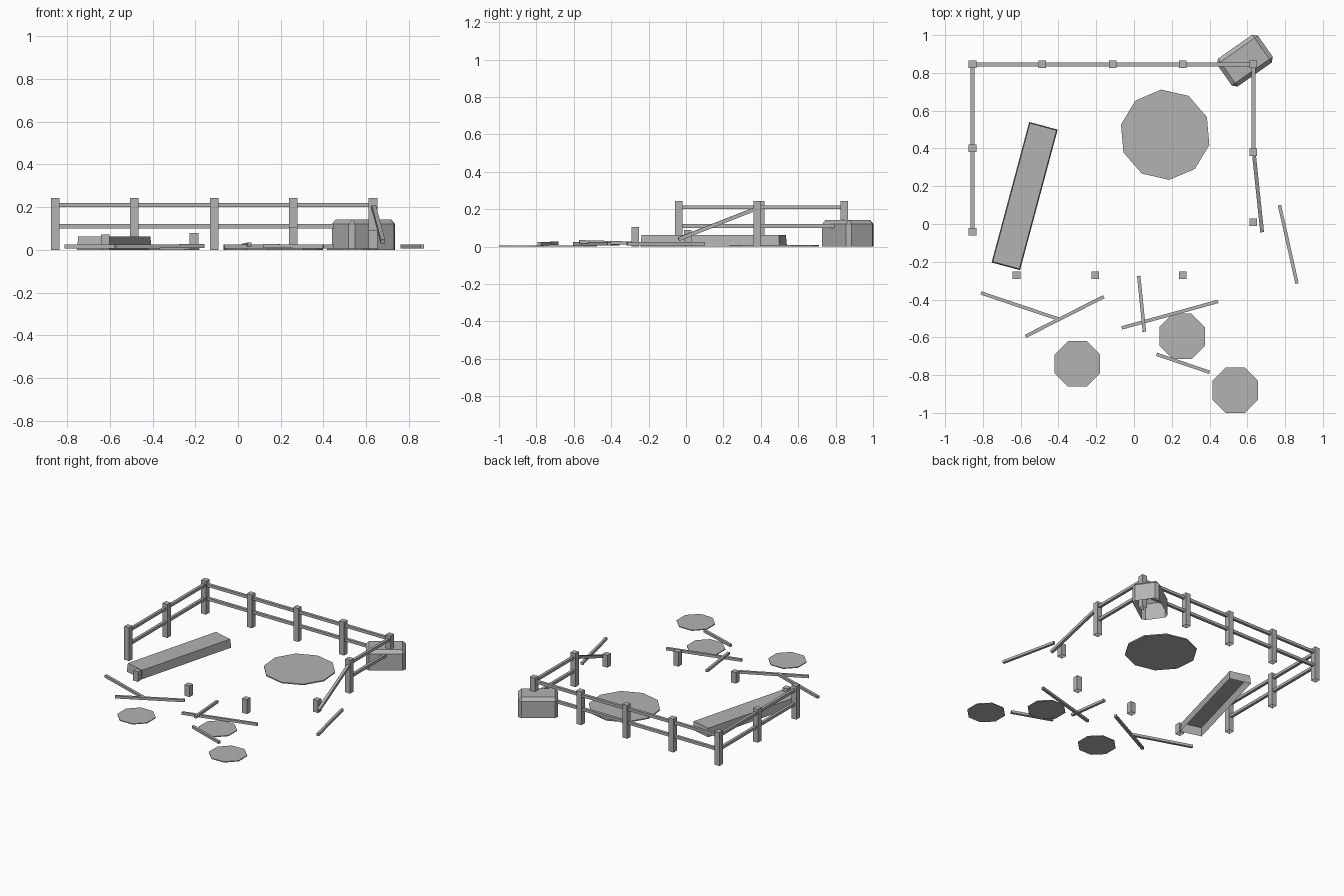
import bpy, bmesh, math
from mathutils import Vector, Matrix

if "Cube" in bpy.data.objects:
    bpy.data.objects.remove(bpy.data.objects["Cube"])

grey = bpy.data.materials.new("plain grey")
grey.diffuse_color = (0.45, 0.45, 0.45, 1)
grey.use_nodes = True
grey.node_tree.nodes["Principled BSDF"].inputs["Base Color"].default_value = grey.diffuse_color


def finish(name, bm, matrix=None):
    bmesh.ops.recalc_face_normals(bm, faces=bm.faces)
    me = bpy.data.meshes.new(name)
    bm.to_mesh(me)
    bm.free()
    me.materials.append(grey)
    ob = bpy.data.objects.new(name, me)
    bpy.context.collection.objects.link(ob)
    if matrix:
        ob.matrix_world = matrix
    return ob


def open_box(name, x, y, w, d, h, angle=0, bevel=0, taper=1.0):
    """Box standing on the ground with no underside."""
    bm = bmesh.new()
    bmesh.ops.create_cube(bm, size=1)
    for v in bm.verts:
        s = taper if v.co.z > 0 else 1
        inset = 1 - s
        v.co = Vector((v.co.x * (w - inset), v.co.y * (d - inset), (v.co.z + 0.5) * h))
    if bevel:
        edges = [e for e in bm.edges if max(v.co.z for v in e.verts) > h / 2]
        bmesh.ops.bevel(bm, geom=edges, offset=bevel, segments=1, affect='EDGES')
    low = [f for f in bm.faces if all(v.co.z < 1e-4 for v in f.verts)]
    bmesh.ops.delete(bm, geom=low, context='FACES')
    m = Matrix.Translation((x, y, 0)) @ Matrix.Rotation(math.radians(angle), 4, 'Z')
    return finish(name, bm, m)


def rail(name, a, b, t=0.02):
    """Square bar between two points."""
    a, b = Vector(a), Vector(b)
    bm = bmesh.new()
    bmesh.ops.create_cube(bm, size=1)
    bmesh.ops.scale(bm, vec=(t, (b - a).length, t), verts=bm.verts)
    rot = (b - a).to_track_quat('Y', 'Z').to_matrix().to_4x4()
    return finish(name, bm, Matrix.Translation((a + b) / 2) @ rot)


def disc(name, x, y, r, sides, first, h):
    """Thin flat polygon slab."""
    bm = bmesh.new()
    bmesh.ops.create_cone(bm, cap_ends=True, segments=sides, radius1=r, radius2=r, depth=h)
    # rotate so that one corner lies at the given angle
    v = bm.verts[:][0].co
    turn = math.radians(first) - math.atan2(v.y, v.x)
    return finish(name, bm, Matrix.Translation((x, y, h / 2)) @ Matrix.Rotation(turn, 4, 'Z'))


# standing fence posts
L, R, B = -0.855, 0.632, 0.845
posts = [(L, B), (-0.485, B), (-0.112, B), (0.258, B), (R, B),
         (L, 0.40), (L, -0.04), (R, 0.38)]
for x, y in posts:
    open_box("fence_post", x, y, 0.04, 0.04, 0.243)

# broken post stubs
for x, y, h in [(-0.622, -0.272, 0.072), (-0.206, -0.272, 0.08),
                (0.258, -0.272, 0.105), (R, 0.01, 0.09)]:
    open_box("post_stub", x, y, 0.04, 0.04, h)

# two levels of rails on three sides
for z in (0.11, 0.21):
    rail("back_rail", (L, B, z), (R, B, z))
    rail("left_rail", (L, B, z), (L, -0.04, z))
    rail("right_rail", (R, B, z), (R, 0.38, z))
rail("hanging_rail", (0.634, 0.38, 0.205), (0.678, -0.04, 0.04))

# rails lying on the ground
fallen = [((-0.81, -0.365, 0.015), (-0.40, -0.503, 0.015)),
          ((-0.575, -0.595, 0.015), (-0.16, -0.385, 0.018)),
          ((0.025, -0.275, 0.018), (0.055, -0.57, 0.026)),
          ((-0.065, -0.55, 0.015), (0.445, -0.41, 0.016)),
          ((0.12, -0.69, 0.018), (0.40, -0.785, 0.015)),
          ((0.77, 0.10, 0.015), (0.863, -0.315, 0.015))]
for a, b in fallen:
    rail("fallen_rail", a, b, 0.018)

# long low trough, hollow underneath
open_box("trough", -0.579, 0.148, 0.156, 0.77, 0.062, -15, taper=0.99)

# crate with chamfered edges at the back corner
open_box("crate", 0.587, 0.865, 0.265, 0.18, 0.143, 35, bevel=0.022)

# ground patches
disc("large_patch", 0.165, 0.4725, 0.24, 10, 95, 0.008)
for x, y in [(-0.30, -0.74), (0.255, -0.595), (0.536, -0.88)]:
    disc("small_patch", x, y, 0.13, 8, 22.5, 0.006)
